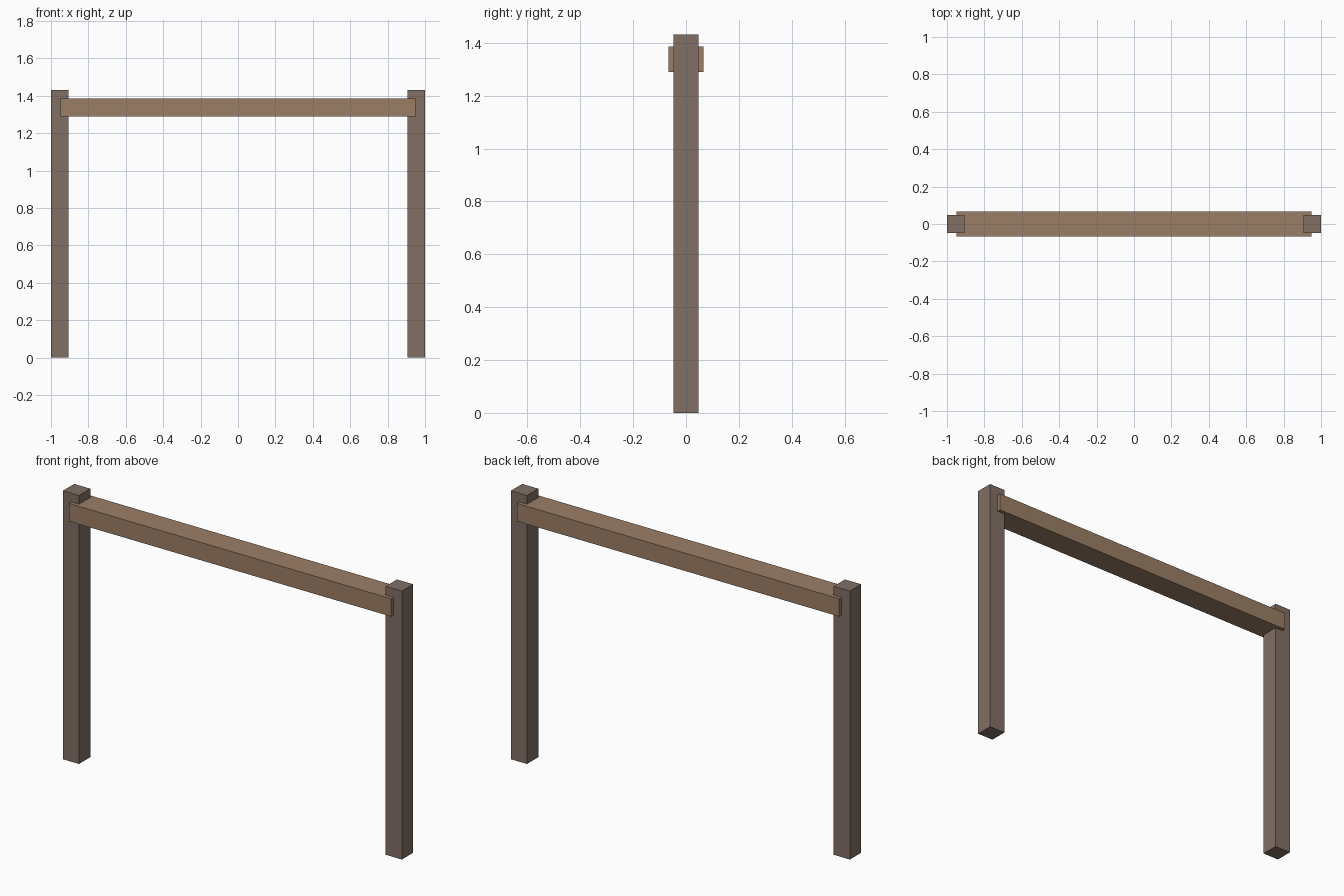
import bpy

if "Cube" in bpy.data.objects:
    bpy.data.objects.remove(bpy.data.objects["Cube"])


def material(name, color):
    mat = bpy.data.materials.new(name)
    mat.diffuse_color = color
    mat.use_nodes = True
    mat.node_tree.nodes["Principled BSDF"].inputs["Base Color"].default_value = mat.diffuse_color
    return mat


def box(name, lo, hi, mat):
    """Axis-aligned box between two corners."""
    center = [(a + b) / 2 for a, b in zip(lo, hi)]
    size = [b - a for a, b in zip(lo, hi)]
    bpy.ops.mesh.primitive_cube_add(size=1, location=center)
    obj = bpy.context.object
    obj.name = name
    obj.scale = size
    bpy.ops.object.transform_apply(location=False, rotation=False, scale=True)
    obj.data.materials.append(mat)
    return obj


post_wood = material("post_wood", (0.22, 0.16, 0.13, 1))
beam_wood = material("beam_wood", (0.33, 0.21, 0.13, 1))

POST = 0.095      # square post thickness
HEIGHT = 1.432    # post height

# Upright posts
for side, x in (("left", -1 + POST / 2), ("right", 1 - POST / 2)):
    box(side + "_post", (x - POST / 2, -POST / 2, 0),
        (x + POST / 2, POST / 2, HEIGHT), post_wood)

# Cross beam, wider than the posts and ending halfway through them
box("cross_beam", (-0.95, -0.067, 1.29), (0.95, 0.067, 1.385), beam_wood)
